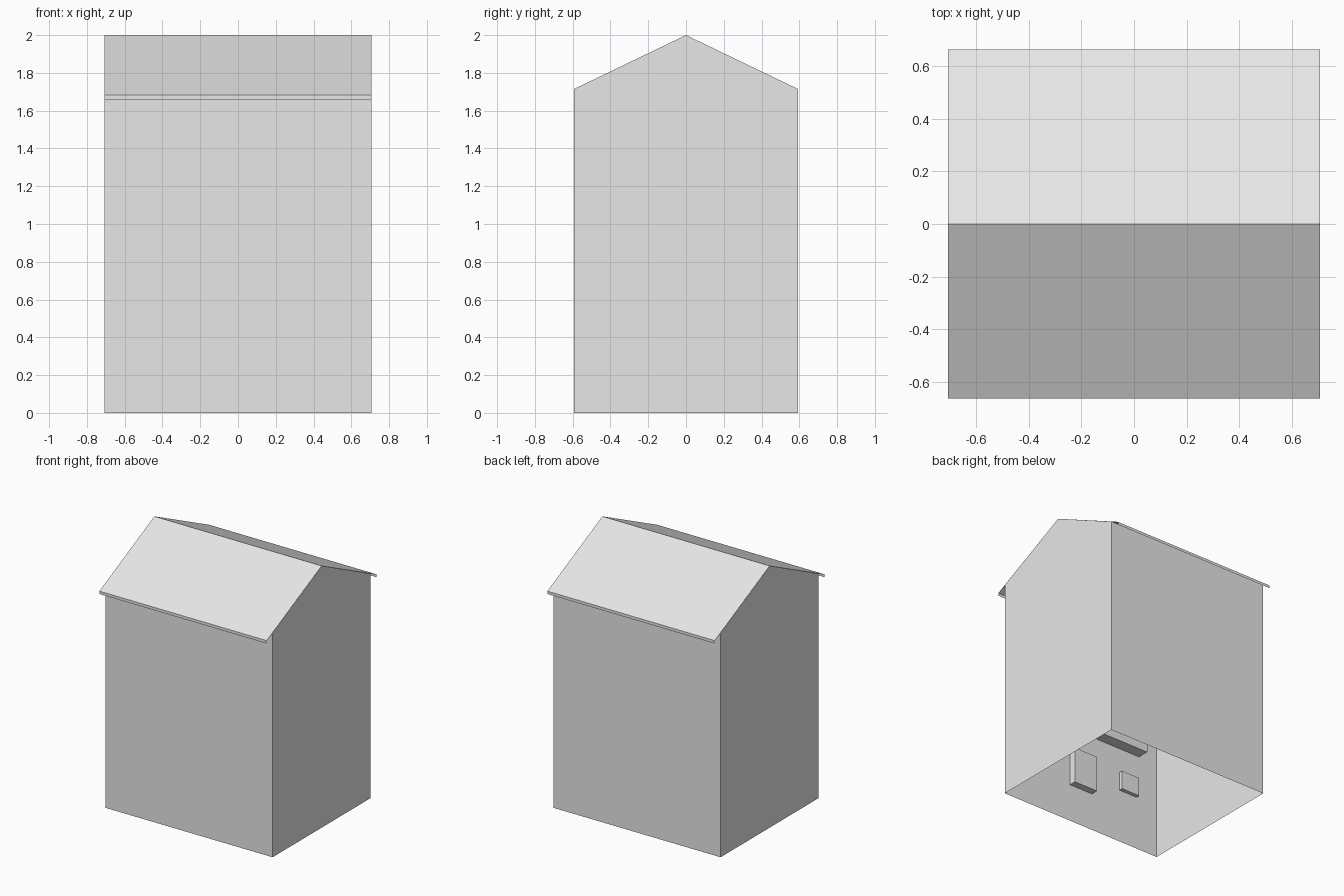
import bpy

if "Cube" in bpy.data.objects:
    bpy.data.objects.remove(bpy.data.objects["Cube"])

# one plain colour for the whole house
grey = bpy.data.materials.new("light_grey")
grey.diffuse_color = (0.8, 0.8, 0.8, 1)
grey.use_nodes = True
grey.node_tree.nodes["Principled BSDF"].inputs["Base Color"].default_value = grey.diffuse_color

HALF_X, HALF_Y = 0.707, 0.592
RIDGE_Z, WALL_Z = 2.0, 1.715
EAVE_Y, EAVE_Z, FASCIA_Z = 0.663, 1.682, 1.66


def make(name, verts, faces):
    mesh = bpy.data.meshes.new(name)
    mesh.from_pydata(verts, [], faces)
    mesh.materials.append(grey)
    mesh.validate()
    obj = bpy.data.objects.new(name, mesh)
    bpy.context.collection.objects.link(obj)
    return obj


def sweep(name, profile, caps=False):
    """Run an open (y, z) profile along x; caps close the two ends."""
    n = len(profile)
    verts = [(x, y, z) for x in (-HALF_X, HALF_X) for y, z in profile]
    faces = [(i, i + 1, n + i + 1, n + i) for i in range(n - 1)]
    if caps:
        faces = [faces[0], faces[-1]]      # long walls only, the roof covers the rest
        faces += [tuple(range(n)), tuple(reversed(range(n, 2 * n)))]
    faces = [tuple(reversed(f)) for f in faces]
    return make(name, verts, faces)


def inner_box(name, x0, x1, z0, z1, depth):
    """Box standing off the inside of the front wall, open where it meets it."""
    y0, y1 = -HALF_Y, -HALF_Y + depth
    verts = [(x, y, z) for y in (y0, y1)
             for x, z in ((x0, z0), (x1, z0), (x1, z1), (x0, z1))]
    faces = [(i, (i + 1) % 4, (i + 1) % 4 + 4, i + 4) for i in range(4)]
    faces.append((4, 5, 6, 7))
    return make(name, verts, [tuple(reversed(f)) for f in faces])


# thin walls with gable ends, open at the bottom
sweep("walls", [(-HALF_Y, 0), (-HALF_Y, WALL_Z), (0, RIDGE_Z),
                (HALF_Y, WALL_Z), (HALF_Y, 0)], caps=True)

# thin roof with a short drop edge along both eaves
sweep("roof", [(-EAVE_Y, FASCIA_Z), (-EAVE_Y, EAVE_Z), (0, RIDGE_Z),
               (EAVE_Y, EAVE_Z), (EAVE_Y, FASCIA_Z)])

# raised boxes on the inside of the front wall
inner_box("middle_panel", -0.105, 0.1, 0.296, 0.577, 0.055)
for side, name in ((-1, "right_panel"), (1, "left_panel")):
    a, b = sorted((side * 0.36, side * 0.52))
    inner_box(name, a, b, 0.422, 0.568, 0.03)
inner_box("upper_ledge", -0.545, 0.545, 0.764, 0.88, 0.09)
